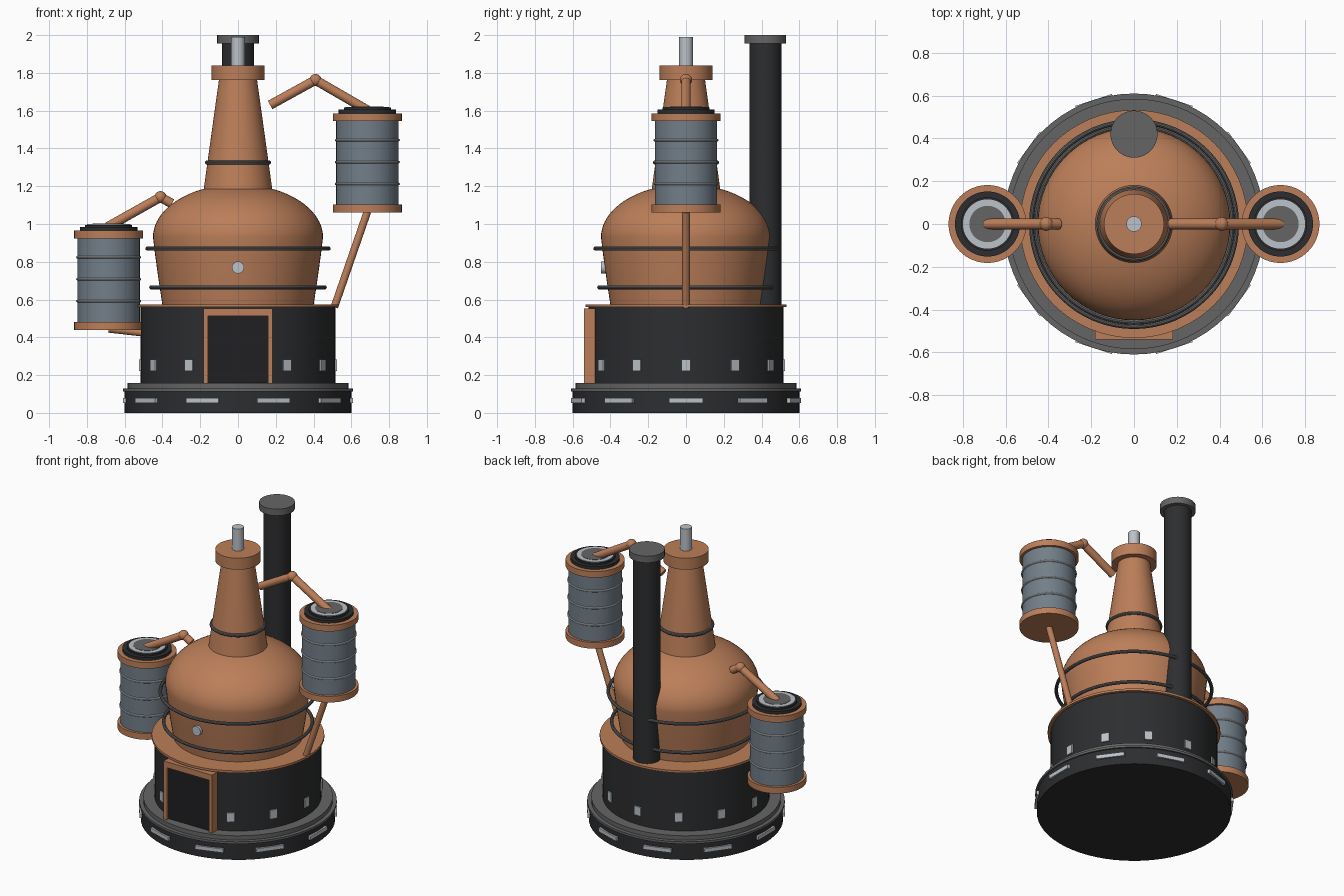
import bpy, math
from mathutils import Vector, Matrix

if "Cube" in bpy.data.objects:
    bpy.data.objects.remove(bpy.data.objects["Cube"])


def material(name, rgb):
    m = bpy.data.materials.new(name)
    m.diffuse_color = (*rgb, 1)
    m.use_nodes = True
    m.node_tree.nodes["Principled BSDF"].inputs["Base Color"].default_value = m.diffuse_color
    return m


COPPER = material("copper", (0.50, 0.21, 0.10))
IRON = material("iron", (0.026, 0.027, 0.029))
BLACK = material("black", (0.014, 0.014, 0.016))
GREY = material("grey", (0.13, 0.13, 0.13))
STEEL = material("steel", (0.17, 0.21, 0.25))
BRIGHT = material("bright_metal", (0.50, 0.54, 0.58))


def finish(name, mat, smooth=True):
    ob = bpy.context.object
    ob.name = name
    ob.data.materials.append(mat)
    if smooth:
        bpy.ops.object.shade_smooth_by_angle(angle=math.radians(35))
    return ob


def drum(name, r, z0, z1, mat, x=0, y=0, top=None, n=64):
    bpy.ops.mesh.primitive_cone_add(vertices=n, radius1=r, radius2=r if top is None else top,
                                    depth=z1 - z0, location=(x, y, (z0 + z1) / 2))
    return finish(name, mat)


def hoop(name, r, tube, z, mat, x=0):
    bpy.ops.mesh.primitive_torus_add(major_radius=r, minor_radius=tube, major_segments=64,
                                     minor_segments=10, location=(x, 0, z))
    return finish(name, mat)


def rod(name, a, b, r, mat):
    a, b = Vector(a), Vector(b)
    d = b - a
    bpy.ops.mesh.primitive_cylinder_add(vertices=24, radius=r, depth=d.length, location=(a + b) / 2,
                                        rotation=d.to_track_quat('Z', 'Y').to_euler())
    return finish(name, mat)


def ball(name, loc, r, mat):
    bpy.ops.mesh.primitive_uv_sphere_add(segments=24, ring_count=12, radius=r, location=loc)
    return finish(name, mat)


def box(name, lo, hi, mat):
    lo, hi = Vector(lo), Vector(hi)
    bpy.ops.mesh.primitive_cube_add(size=1, location=(lo + hi) / 2)
    ob = finish(name, mat, False)
    ob.data.transform(Matrix.Diagonal((*(hi - lo), 1)))
    return ob


def lathe(name, profile, mat, n=64):
    verts = [(r * math.cos(2 * math.pi * i / n), r * math.sin(2 * math.pi * i / n), z)
             for r, z in profile for i in range(n)]
    faces = [(k * n + i, k * n + (i + 1) % n, (k + 1) * n + (i + 1) % n, (k + 1) * n + i)
             for k in range(len(profile) - 1) for i in range(n)]
    faces += [tuple(range(n))[::-1], tuple(range(len(verts) - n, len(verts)))]
    me = bpy.data.meshes.new(name)
    me.from_pydata(verts, [], faces)
    ob = bpy.data.objects.new(name, me)
    bpy.context.collection.objects.link(ob)
    bpy.ops.object.select_all(action='DESELECT')
    ob.select_set(True)
    bpy.context.view_layer.objects.active = ob
    return finish(name, mat)


def plates(name, count, radius, width, z0, z1, mat):
    for i in range(count):
        p = box(f"{name}_{i + 1}", (-0.01, -width / 2, z0), (0.01, width / 2, z1), mat)
        a = 2 * math.pi * i / count
        p.location.x, p.location.y = radius * math.cos(a), radius * math.sin(a)
        p.rotation_euler.z = a


# Stepped base and firebox
drum("base", 0.60, 0, 0.12, IRON)
drum("base_lip", 0.61, 0.113, 0.128, GREY)
drum("base_step", 0.585, 0.125, 0.157, GREY)
drum("firebox", 0.515, 0.155, 0.565, IRON)
drum("firebox_rim", 0.533, 0.56, 0.575, COPPER)
plates("base_plate", 10, 0.60, 0.18, 0.052, 0.078, BRIGHT)
plates("firebox_rivet", 12, 0.513, 0.05, 0.222, 0.282, BRIGHT)

# Firebox door and frame
box("door", (-0.16, -0.525, 0.16), (0.16, -0.46, 0.515), BLACK)
for side, x in (("left", -0.17), ("right", 0.17)):
    box(f"door_post_{side}", (x - 0.012, -0.54, 0.157), (x + 0.012, -0.47, 0.552), COPPER)
box("door_lintel", (-0.182, -0.54, 0.512), (0.182, -0.47, 0.552), COPPER)

# Boiling pot: tapered wall with elliptical shoulder
wall = [(0.40, 0.57), (0.42, 0.70), (0.438, 0.83)]
dome = [(0.45 * math.cos(t), 0.93 + 0.28 * math.sin(t))
        for t in (math.radians(70) * i / 16 for i in range(17))]
lathe("pot", wall + dome, COPPER)
hoop("pot_hoop_upper", 0.48, 0.011, 0.87, GREY)
hoop("pot_hoop_lower", 0.459, 0.011, 0.665, GREY)
rod("pot_gauge", (0, -0.45, 0.77), (0, -0.41, 0.77), 0.032, BRIGHT)

# Neck, collar and vent
drum("neck", 0.182, 1.18, 1.77, COPPER, top=0.10)
hoop("neck_hoop", 0.164, 0.011, 1.325, GREY)
drum("neck_collar", 0.14, 1.762, 1.84, COPPER)
drum("vent_pipe", 0.036, 1.83, 1.99, BRIGHT, n=32)

# Chimney behind the pot
drum("chimney", 0.085, 0.565, 1.96, IRON, y=0.42)
drum("chimney_cap", 0.11, 1.955, 2.0, GREY, y=0.42)

# Two condensers, the left one lower
for side, x, z in (("left", -0.685, 0.44), ("right", 0.685, 1.06)):
    n = f"{side}_condenser_"
    drum(n + "bottom_flange", 0.182, z, z + 0.042, COPPER, x)
    drum(n + "body", 0.165, z + 0.03, z + 0.50, STEEL, x)
    drum(n + "top_flange", 0.182, z + 0.484, z + 0.526, COPPER, x)
    for i in range(3):
        hoop(f"{n}hoop_{i + 1}", 0.165, 0.007, z + 0.152 + 0.116 * i, BRIGHT, x)
    drum(n + "lid", 0.152, z + 0.52, z + 0.545, IRON, x)
    drum(n + "lid_step", 0.125, z + 0.54, z + 0.556, IRON, x)
    drum(n + "lid_ring", 0.115, z + 0.55, z + 0.560, BRIGHT, x)
    drum(n + "lid_centre", 0.085, z + 0.55, z + 0.562, GREY, x)

# Bent vapour pipes with ball joints, and drain pipes
for side, a, b, c in (("right", (0.17, 0, 1.63), (0.41, 0, 1.762), (0.69, 0, 1.60)),
                      ("left", (-0.35, 0, 1.108), (-0.41, 0, 1.142), (-0.69, 0, 0.985))):
    rod(f"{side}_vapour_pipe_inner", a, b, 0.025, COPPER)
    ball(f"{side}_pipe_elbow", b, 0.032, COPPER)
    rod(f"{side}_vapour_pipe_outer", b, c, 0.025, COPPER)
rod("right_drain_pipe", (0.685, 0, 1.065), (0.51, 0, 0.56), 0.02, COPPER)
rod("left_drain_pipe", (-0.685, 0, 0.445), (-0.50, 0, 0.424), 0.02, COPPER)
